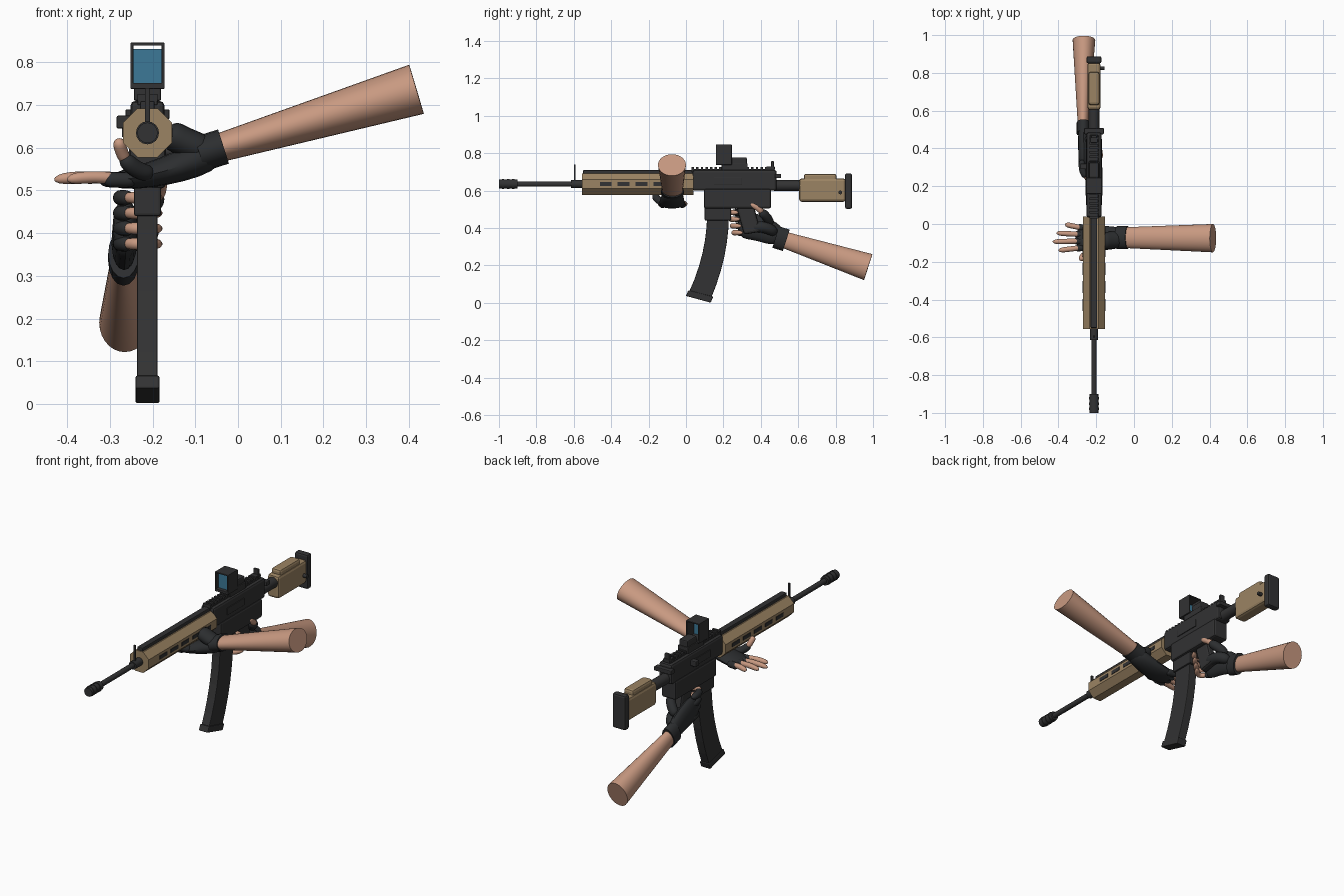
import bpy, bmesh, math
from mathutils import Vector

if "Cube" in bpy.data.objects:
    bpy.data.objects.remove(bpy.data.objects["Cube"])

CENTRE = -.212     # x of the rifle
BORE = .635        # height of the barrel axis
RECEIVER_TOP = .71


def material(name, *rgb):
    mat = bpy.data.materials.new(name)
    mat.use_nodes = True
    mat.diffuse_color = (*rgb, 1)
    mat.node_tree.nodes["Principled BSDF"].inputs["Base Color"].default_value = (*rgb, 1)
    return mat


METAL = material("dark metal", .032, .032, .033)
GLOVE = material("black glove", .025, .027, .029)
TAN = material("tan polymer", .33, .23, .125)
SKIN = material("skin", .58, .32, .22)
LENS = material("blue lens", .045, .19, .31)


def finish(bm, name, mat, bevel=0, smooth=False):
    bmesh.ops.recalc_face_normals(bm, faces=bm.faces)
    mesh = bpy.data.meshes.new(name)
    bm.to_mesh(mesh)
    bm.free()
    mesh.materials.append(mat)
    obj = bpy.data.objects.new(name, mesh)
    bpy.context.collection.objects.link(obj)
    if smooth:
        mesh.polygons.foreach_set("use_smooth", [True] * len(mesh.polygons))
        mesh.set_sharp_from_angle(angle=math.radians(40))
    if bevel:
        modifier = obj.modifiers.new("Bevel", "BEVEL")
        modifier.width = bevel
        modifier.segments = 2
        modifier.limit_method = "ANGLE"


def plate(name, mat, outline, width, bevel=.004, x=CENTRE):
    """Extrude a (y, z) outline across x."""
    bm = bmesh.new()
    face = bm.faces.new([bm.verts.new((x - width / 2, y, z)) for y, z in outline])
    extruded = bmesh.ops.extrude_face_region(bm, geom=[face])["geom"]
    moved = [item for item in extruded if isinstance(item, bmesh.types.BMVert)]
    bmesh.ops.translate(bm, vec=(width, 0, 0), verts=moved)
    finish(bm, name, mat, bevel)


def box(name, mat, y, z, width, bevel=.004, x=CENTRE):
    outline = [(y[0], z[0]), (y[1], z[0]), (y[1], z[1]), (y[0], z[1])]
    plate(name, mat, outline, width, bevel, x)


def skin_rings(name, mat, rings, sides, smooth=True, turn=0):
    """Join elliptical rings of (centre, half width, half height)."""
    bm = bmesh.new()
    loops = []
    last = len(rings) - 1
    for i, (centre, wide, high) in enumerate(rings):
        along = (rings[min(i + 1, last)][0] - rings[max(i - 1, 0)][0]).normalized()
        side = along.cross(Vector((0, 0, 1))).normalized()
        up = side.cross(along)
        angles = [math.tau * k / sides + turn for k in range(sides)]
        loops.append([bm.verts.new(centre + side * wide * math.cos(angle)
                                   + up * high * math.sin(angle)) for angle in angles])
    for near, far in zip(loops, loops[1:]):
        for k in range(sides):
            after = (k + 1) % sides
            bm.faces.new((near[k], near[after], far[after], far[k]))
    bm.faces.new(loops[0])
    bm.faces.new(loops[-1])
    finish(bm, name, mat, smooth=smooth)


def limb(name, mat, start, bend, end, size, end_size=None, rounded=True, sides=16):
    """Tube along a curve, easing from one (half width, half height) to another."""
    start, bend, end = Vector(start), Vector(bend), Vector(end)
    size = Vector(size)
    end_size = Vector(end_size or size)
    rings = []
    steps = 12
    for i in range(steps + 1):
        t = (1 - math.cos(math.pi * i / steps)) / 2
        centre = start.lerp(bend, t).lerp(bend.lerp(end, t), t)
        radius = size.lerp(end_size, t)
        if rounded:
            radius *= max(.2, math.sqrt(1 - abs(2 * t - 1) ** 5))
        rings.append((centre, radius.x, radius.y))
    skin_rings(name, mat, rings, sides)


def straight(name, mat, start, end, size, end_size=None, sides=16):
    middle = (Vector(start) + Vector(end)) / 2
    limb(name, mat, start, middle, end, size, end_size, rounded=False, sides=sides)


def rod(name, mat, y, radius, z=BORE, sides=16, turn=0):
    rings = [(Vector((CENTRE, end, z)), radius, radius) for end in y]
    skin_rings(name, mat, rings, sides, smooth=sides > 8, turn=turn)


# Barrel, muzzle and front sight
rod("barrel", METAL, y=(-.92, -.54), radius=.014)
rod("muzzle_brake", METAL, y=(-1, -.9), radius=.024)
for i in range(3):
    front = -.985 + i * .028
    rod("muzzle_ring", METAL, y=(front, front + .013), radius=.027)
rod("gas_block", METAL, y=(-.615, -.55), radius=.022)
box("front_sight_post", METAL, y=(-.6, -.59), z=(BORE, .74), width=.012, bevel=.002)

# Octagonal handguard with side slots and a top rail
rod("handguard", TAN, y=(-.555, .04), radius=.062, sides=8, turn=math.pi / 8)
for i in range(5):
    front = -.46 + i * .095
    for side in (-1, 1):
        box("handguard_slot", METAL, y=(front, front + .063), z=(BORE - .01, BORE + .01),
            width=.006, bevel=0, x=CENTRE + side * .057)
box("handguard_rail", METAL, y=(-.55, .05), z=(.685, RECEIVER_TOP), width=.034)

# Receiver with toothed rail
box("upper_receiver", METAL, y=(.035, .485), z=(.6, RECEIVER_TOP), width=.08, bevel=.012)
box("lower_receiver", METAL, y=(.095, .455), z=(.505, .61), width=.086, bevel=.01)
box("top_rail", METAL, y=(.03, .47), z=(.7, .716), width=.046, bevel=.002)
for i in range(18):
    front = .03 + i * .0245
    box("rail_tooth", METAL, y=(front, front + .013), z=(RECEIVER_TOP, .726), width=.046, bevel=0)
box("ejection_cover", METAL, y=(.15, .3), z=(.63, .67), width=.088, bevel=.002)
box("side_knob", METAL, y=(.29, .32), z=(.645, .675), width=.045, x=CENTRE - .05)
box("charging_handle", METAL, y=(.475, .508), z=(.667, .69), width=.104)
box("rear_sight_base", METAL, y=(.43, .475), z=(RECEIVER_TOP, .73), width=.04)
box("rear_sight", METAL, y=(.455, .47), z=(.72, .758), width=.03)

# Optic: mount, emitter and open hood with lens
HOOD = (.16, .245)
box("optic_mount", METAL, y=(.19, .33), z=(RECEIVER_TOP, .745), width=.064)
box("optic_emitter", METAL, y=(.245, .325), z=(.74, .778), width=.052, bevel=.006)
box("hood_base", METAL, y=HOOD, z=(.738, .752), width=.08, bevel=.002)
box("hood_top", METAL, y=HOOD, z=(.839, .846), width=.08, bevel=.002)
for side in (-1, 1):
    box("hood_side", METAL, y=HOOD, z=(.745, .843), width=.007, bevel=.002,
        x=CENTRE + side * .0365)
box("optic_lens", LENS, y=(.18, .186), z=(.748, .831), width=.068, bevel=0)

# Stock
rod("buffer_tube", METAL, y=(.47, .64), radius=.029, z=.627)
box("stock", TAN, y=(.605, .855), z=(.54, .665), width=.07, bevel=.014)
box("cheek_rest", TAN, y=(.63, .805), z=(.645, .69), width=.058, bevel=.012)
box("butt_pad", METAL, y=(.85, .888), z=(.502, .692), width=.08, bevel=.01)
straight("sling_stud", METAL, (-.19, .825, .59), (-.155, .825, .59), size=(.01, .01))


def magazine_outline(top, bottom, margin=0, steps=6):
    """Front edge down, then back edge up, along a forward-sweeping curve."""
    front, back = [], []
    for i in range(steps + 1):
        t = top + (bottom - top) * i / steps
        y, z = .113 - .1 * t ** 2, .48 - .43 * t
        front.append((y - margin, z))
        back.append((y + .117 + margin, z - .035 * t))
    return front + back[::-1]


# Curved magazine
box("magazine_well", METAL, y=(.1, .24), z=(.44, .52), width=.064, bevel=.006)
plate("magazine", METAL, magazine_outline(top=0, bottom=1), width=.048)
plate("magazine_base", METAL, magazine_outline(top=.96, bottom=1.03, margin=.008, steps=1),
      width=.056)

# Pistol grip and trigger
plate("pistol_grip", METAL, [(.27, .51), (.365, .51), (.4, .38), (.31, .365)],
      width=.045, bevel=.012)
box("trigger", METAL, y=(.262, .27), z=(.465, .51), width=.012, bevel=.002)

# Right arm and gripping hand
straight("right_forearm", SKIN, (-.27, .5, .345), (-.265, .974, .191),
         size=(.026, .042), end_size=(.06, .073), sides=28)
straight("right_cuff", GLOVE, (-.268, .48, .352), (-.268, .536, .334), size=(.036, .06))
limb("right_glove", GLOVE, (-.268, .51, .345), (-.265, .4, .41), (-.263, .28, .42),
     size=(.03, .058), end_size=(.03, .078))
for i in range(4):
    z = .483 - i * .036
    y = .27 + i * .008
    limb("right_glove_finger", GLOVE, (-.275, y + .07, z), (-.28, y, z), (-.25, y - .02, z),
         size=(.018, .018))
    limb("right_finger", SKIN, (-.265, y, z), (-.23, y - .08, z), (-.18, y + .01, z),
         size=(.014, .014))
limb("right_glove_thumb", GLOVE, (-.255, .45, .42), (-.21, .44, .46), (-.185, .395, .49),
     size=(.025, .025))
limb("right_thumb", SKIN, (-.19, .41, .48), (-.18, .39, .51), (-.18, .34, .53),
     size=(.016, .016))
limb("right_palm_heel", GLOVE, (-.22, .34, .4), (-.2, .43, .42), (-.25, .48, .37),
     size=(.03, .03))

# Left arm and supporting hand
straight("left_forearm", SKIN, (-.07, -.072, .592), (.418, -.075, .737),
         size=(.054, .032), end_size=(.075, .06), sides=28)
straight("left_cuff", GLOVE, (-.09, -.072, .585), (-.034, -.072, .603), size=(.061, .042))
limb("left_glove", GLOVE, (-.04, -.072, .6), (-.17, -.075, .53), (-.31, -.075, .522),
     size=(.055, .046), end_size=(.075, .02))
limb("left_palm_heel", GLOVE, (-.06, -.08, .59), (-.13, -.085, .61), (-.17, -.09, .64),
     size=(.045, .035))
for i, reach in enumerate((.095, .14, .16, .13)):
    base = Vector((-.27, -.022 - i * .034, .525))
    tip = base + Vector((-reach, .02 - i * .012, 0))
    bend = base.lerp(tip, .5) + Vector((0, 0, .012))
    limb("left_glove_finger", GLOVE, base + Vector((.03, 0, 0)), base, base.lerp(tip, .35),
         size=(.018, .018))
    limb("left_finger", SKIN, base, bend, tip, size=(.014, .014))
limb("left_glove_thumb", GLOVE, (-.2, -.12, .54), (-.24, -.15, .54), (-.27, -.17, .58),
     size=(.02, .02))
limb("left_thumb", SKIN, (-.262, -.16, .57), (-.275, -.17, .59), (-.28, -.19, .62),
     size=(.015, .015))
